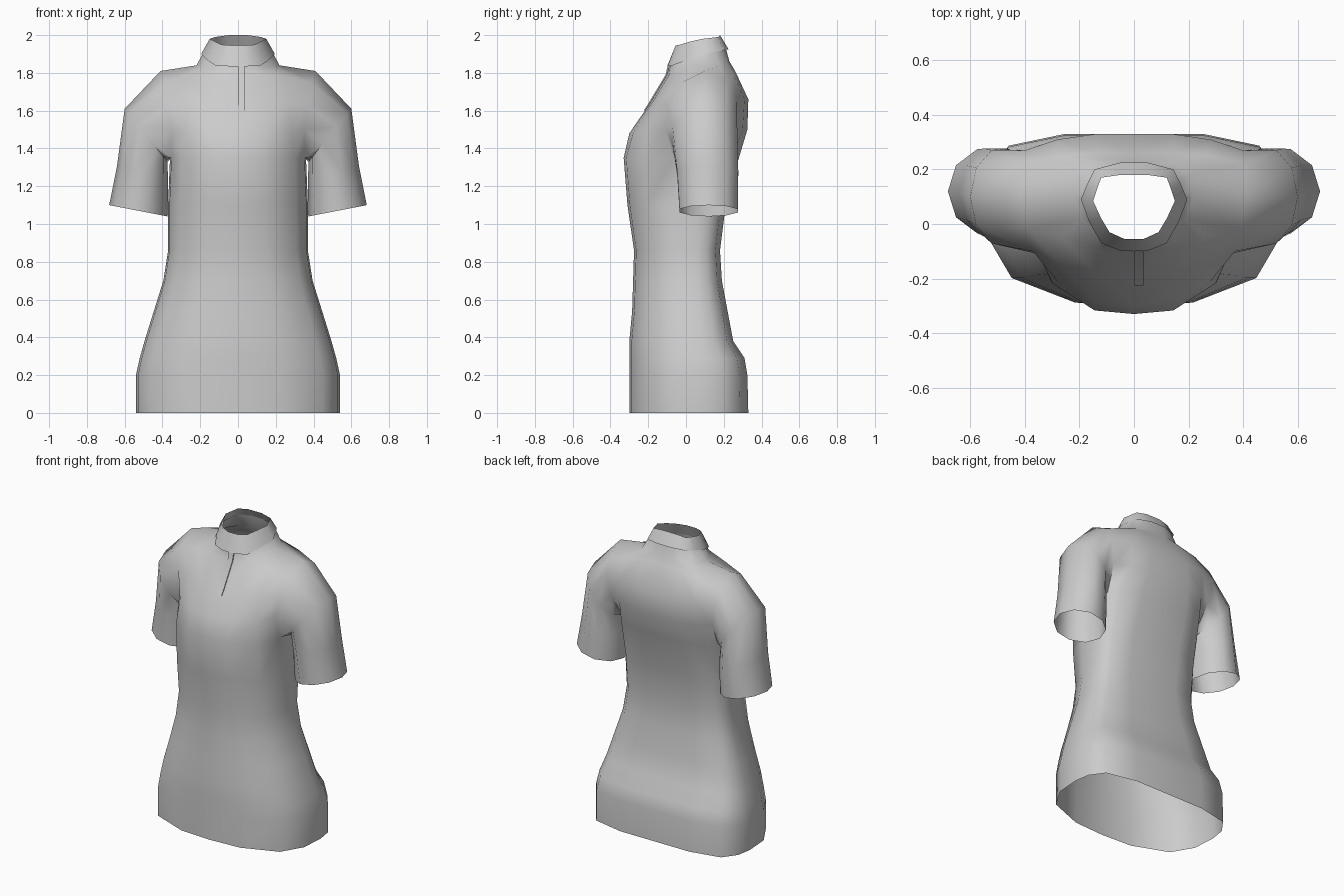
import bpy, bmesh, math
from mathutils import Vector

cube = bpy.data.objects.get("Cube")
if cube:
    bpy.data.objects.remove(cube, do_unlink=True)

fabric = bpy.data.materials.new("grey_fabric")
fabric.use_nodes = True
GREY = (0.6, 0.6, 0.6, 1)
fabric.diffuse_color = GREY
fabric.node_tree.nodes["Principled BSDF"].inputs["Base Color"].default_value = GREY


def finish(bm, name, mirror=True):
    bmesh.ops.recalc_face_normals(bm, faces=bm.faces)
    mesh = bpy.data.meshes.new(name)
    bm.to_mesh(mesh)
    bm.free()
    mesh.materials.append(fabric)
    obj = bpy.data.objects.new(name, mesh)
    bpy.context.collection.objects.link(obj)
    bpy.ops.object.select_all(action="DESELECT")
    obj.select_set(True)
    bpy.context.view_layer.objects.active = obj
    if mirror:
        mod = obj.modifiers.new("Mirror", "MIRROR")
        mod.use_clip = True
        mod.merge_threshold = 0.002
    bpy.ops.object.shade_smooth_by_angle(angle=math.radians(60))
    return obj


def ring(bm, points):
    return [bm.verts.new(p) if p else None for p in points]


def bridge(bm, a, b, skip=(), closed=False):
    n = len(a)
    for i in range(n if closed else n - 1):
        if i not in skip:
            j = (i + 1) % n
            bm.faces.new((a[i], a[j], b[j], b[i]))


# Half cross-section, front centre to back centre: width factor, depth factor
SECTION = [(0, -1), (.4, -.96), (.83, -.66), (.98, -.2), (1, .3),
           (.97, .6), (.85, .87), (.47, 1), (0, 1)]
# Height, half width, front depth, back depth
BODY = [(0, .54, .30, .33), (.2, .54, .30, .325), (.29, .52, .30, .31),
        (.38, .495, .30, .25), (.54, .445, .285, .22), (.7, .395, .28, .19),
        (.86, .37, .275, .18), (1.1, .37, .31, .21)]
ARMPIT = (1.35, .36, .33, .28)


def section(z, w, front, back):
    return [(w * sx, sy * (front if sy < 0 else back), z) for sx, sy in SECTION]


# Chest rows leave the armhole open; the shoulder row closes it on top
CHEST = [(0, -.30, 1.48), (.15, -.28, 1.48), (.28, -.21, 1.49), (.35, -.11, 1.5), None,
         (.37, .25, 1.5), (.28, .30, 1.5), (.15, .325, 1.5), (0, .325, 1.5)]
YOKE = [(0, -.19, 1.64), (.14, -.18, 1.64), (.27, -.15, 1.64), (.37, -.1, 1.63), None,
        (.4, .27, 1.65), (.28, .31, 1.66), (.14, .33, 1.66), (0, .33, 1.66)]
SHOULDER = [(0, -.1, 1.79), (.13, -.09, 1.79), (.26, -.05, 1.78), (.39, -.02, 1.75),
            (.41, .1, 1.81), (.41, .22, 1.75), (.27, .25, 1.79), (.14, .26, 1.81), (0, .26, 1.81)]
NECK = [(0, -.09, 1.83), (.06, -.085, 1.83), (.13, -.05, 1.83), (.19, .02, 1.83),
        (.22, .1, 1.84), (.2, .18, 1.84), (.15, .215, 1.85), (.06, .23, 1.86), (0, .23, 1.86)]
COLLAR_LOW = [(0, -.1, 1.835), (.05, -.098, 1.835), (.12, -.07, 1.84), (.165, .01, 1.87),
              (.195, .09, 1.9), (.17, .15, 1.91), (.145, .2, 1.92), (.05, .225, 1.925), (0, .225, 1.925)]
COLLAR_TOP = [(0, -.055, 1.945), (.035, -.055, 1.945), (.09, -.03, 1.95), (.12, .02, 1.965),
              (.15, .085, 1.98), (.135, .13, 1.985), (.12, .17, 1.99), (.05, .18, 2), (0, .18, 2)]

# Shirt body with sleeves
bm = bmesh.new()
rows = [ring(bm, section(*b)) for b in BODY + [ARMPIT]]
for a, b in zip(rows, rows[1:]):
    bridge(bm, a, b)
pit = rows[-1]
chest, yoke, shoulder, neck = (ring(bm, r) for r in (CHEST, YOKE, SHOULDER, NECK))
for a, b in ((pit, chest), (chest, yoke), (yoke, shoulder)):
    bridge(bm, a, b, skip=(3, 4))
bridge(bm, shoulder, neck)

# Neck edge tucked just inside the collar
tuck = []
for low, top in zip(COLLAR_LOW, COLLAR_TOP):
    p = Vector(low).lerp(Vector(top), .3)
    tuck.append((p.x * .96, .08 + (p.y - .08) * .96, p.z))
bridge(bm, neck, ring(bm, tuck))

# Sleeve rings: centre x, y, z, half width, half depth, rise of the outer side
loop = [pit[4], pit[3], chest[3], yoke[3], shoulder[3],
        shoulder[4], shoulder[5], yoke[5], chest[5], pit[5]]
for cx, cy, cz, hw, hd, rise in [(.487, .1, 1.47, .113, .18, .14),
                                 (.505, .115, 1.27, .135, .17, .04),
                                 (.527, .12, 1.07, .155, .162, .03)]:
    pts = []
    for i in range(10):
        t = i * math.tau / 10
        pts.append((cx - hw * math.cos(t), cy - hd * math.sin(t), cz - rise * math.cos(t)))
    new = ring(bm, pts)
    bridge(bm, loop, new, closed=True)
    loop = new
finish(bm, "shirt_body")

# Stand collar
bm = bmesh.new()
bridge(bm, ring(bm, COLLAR_LOW), ring(bm, COLLAR_TOP))
finish(bm, "collar")

# Neck placket
bm = bmesh.new()
strips = [ring(bm, [(0, y, z), (.035, y, z), (.035, y + .008, z)])
          for y, z in [(-.098, 1.835), (-.108, 1.79), (-.198, 1.64), (-.225, 1.6)]]
for a, b in zip(strips, strips[1:]):
    bridge(bm, a, b)
finish(bm, "placket", mirror=False)
